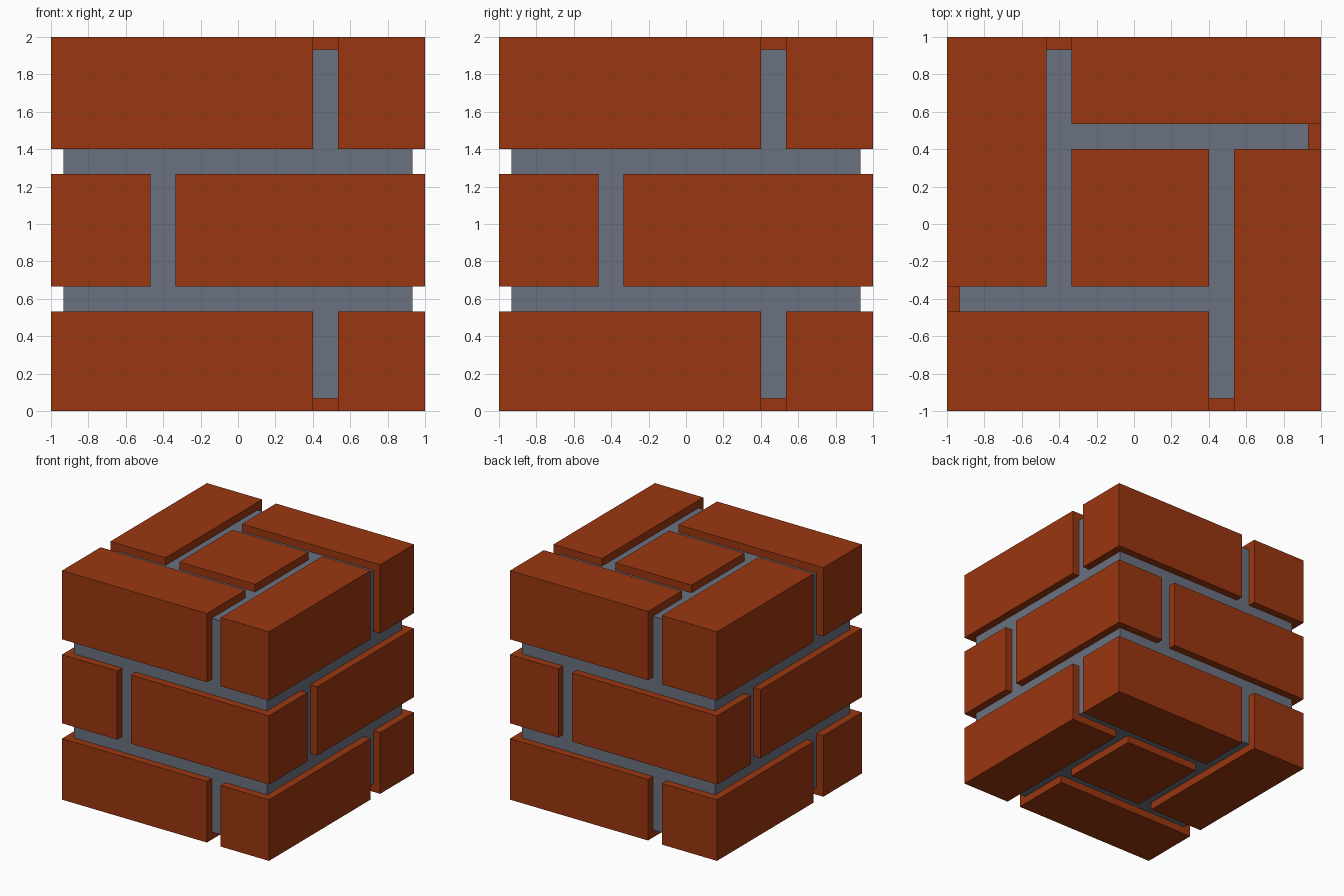
import bpy
import bmesh
from mathutils import Matrix, Vector

cube = bpy.data.objects.get("Cube")
if cube:
    bpy.data.objects.remove(cube, do_unlink=True)


def make_material(name, colour):
    mat = bpy.data.materials.new(name)
    mat.use_nodes = True
    mat.diffuse_color = colour
    bsdf = next(n for n in mat.node_tree.nodes if n.type == 'BSDF_PRINCIPLED')
    bsdf.inputs["Base Color"].default_value = colour
    return mat


def make_box(name, xs, ys, zs, mat):
    """Box spanning the given (low, high) ranges."""
    lo, hi = Vector((xs[0], ys[0], zs[0])), Vector((xs[1], ys[1], zs[1]))
    size = hi - lo
    bm = bmesh.new()
    bmesh.ops.create_cube(bm, size=1.0, matrix=Matrix.Diagonal((*size, 1.0)))
    mesh = bpy.data.meshes.new(name)
    bm.to_mesh(mesh)
    bm.free()
    mesh.materials.append(mat)
    obj = bpy.data.objects.new(name, mesh)
    obj.location = (lo + hi) / 2
    bpy.context.collection.objects.link(obj)
    return obj


brick = make_material("brick red", (0.323, 0.038, 0.005, 1))
mortar = make_material("mortar grey", (0.147, 0.168, 0.216, 1))

# Shared joint edges across the block, in fifteenths of a unit
U = 1 / 15
A, B, C, D = -7 * U, -5 * U, 6 * U, 8 * U
LOW, MID, HIGH = (-1, A), (B, C), (D, 1)
LONG_LOW, LONG_HIGH = (-1, C), (B, 1)

# Mortar core, slightly recessed on every side
inset = 1 - U
make_box("mortar_core", (-inset, inset), (-inset, inset), (U, 2 - U), mortar)

# Pinwheel bond: the outer courses turn one way, the middle course the other
outer = {"front": (LONG_LOW, LOW), "right": (HIGH, LONG_LOW),
         "back": (LONG_HIGH, HIGH), "left": (LOW, LONG_HIGH)}
middle = {"front": (LONG_HIGH, LOW), "right": (HIGH, LONG_HIGH),
          "back": (LONG_LOW, HIGH), "left": (LOW, LONG_LOW)}
# Name sides from the model's own point of view (+x is its left)
own_side = {"right": "left", "left": "right"}

courses = [("bottom", (0, 8 * U), outer),
           ("middle", (10 * U, 19 * U), middle),
           ("top", (21 * U, 2), outer)]
for course, zs, layout in courses:
    for side, (xs, ys) in layout.items():
        make_box(f"{course}_{own_side.get(side, side)}_brick", xs, ys, zs, brick)
    # Centre brick shows on the top and bottom faces
    if course != "middle":
        make_box(f"{course}_centre_brick", MID, MID, zs, brick)
